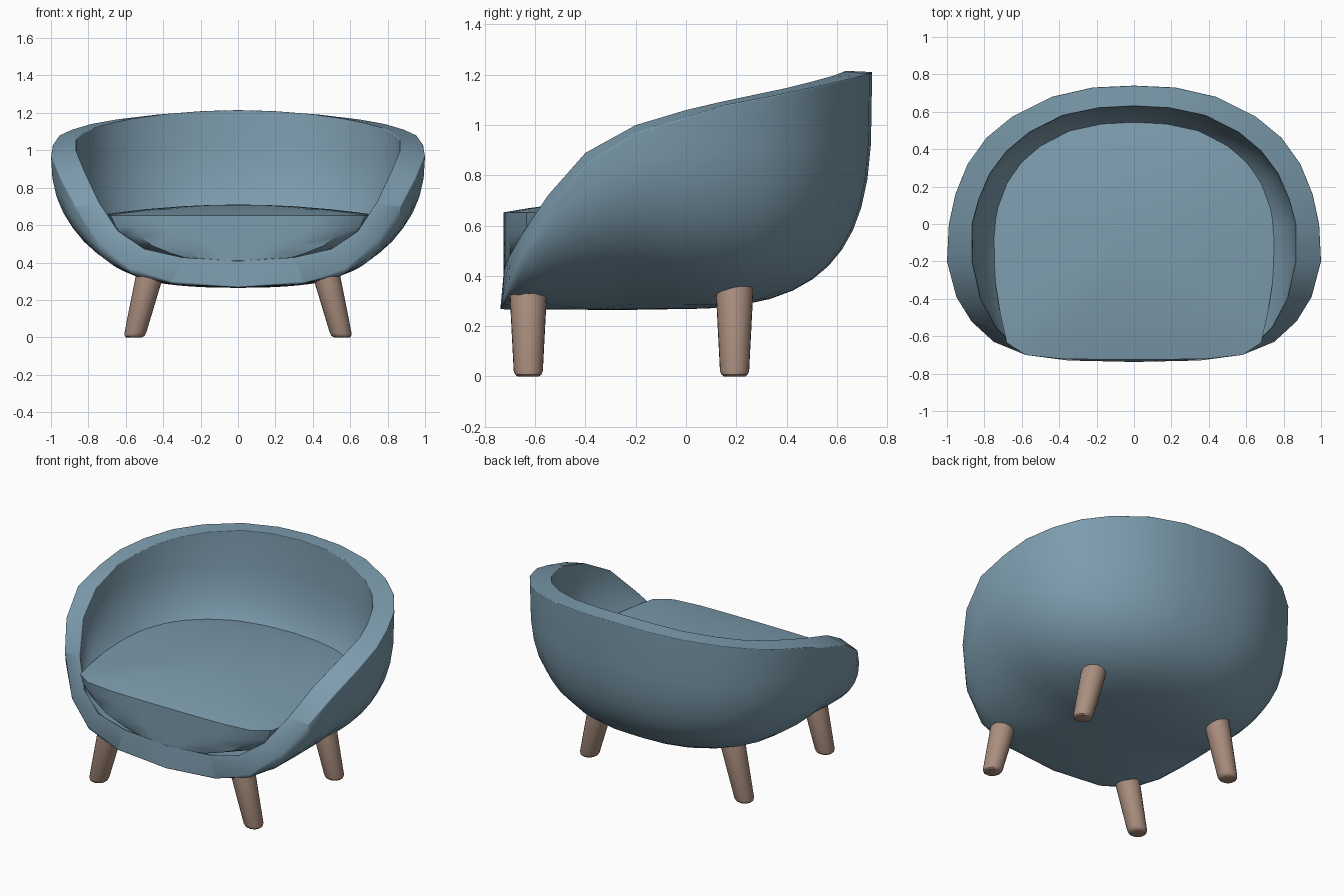
import bpy, bmesh, math
from mathutils import Vector

if "Cube" in bpy.data.objects:
    bpy.data.objects.remove(bpy.data.objects["Cube"])


def material(name, rgb):
    m = bpy.data.materials.new(name)
    m.diffuse_color = (*rgb, 1)
    m.use_nodes = True
    m.node_tree.nodes["Principled BSDF"].inputs["Base Color"].default_value = m.diffuse_color
    return m


BLUE = material("blue fabric", (0.205, 0.335, 0.425))
WOOD = material("pale wood", (0.40, 0.27, 0.21))


def finish(name, bm, mat, bevel=0.0, angle=35):
    bmesh.ops.recalc_face_normals(bm, faces=bm.faces)
    me = bpy.data.meshes.new(name)
    bm.to_mesh(me)
    bm.free()
    me.materials.append(mat)
    ob = bpy.data.objects.new(name, me)
    bpy.context.collection.objects.link(ob)
    bpy.ops.object.select_all(action='DESELECT')
    ob.select_set(True)
    bpy.context.view_layer.objects.active = ob
    bpy.ops.object.shade_smooth_by_angle(angle=math.radians(angle))
    if bevel:
        b = ob.modifiers.new("soft edge", 'BEVEL')
        b.width, b.segments = bevel, 3
        b.limit_method, b.angle_limit = 'ANGLE', math.radians(45)
    return ob


def mirrored(half):
    """Close a right-hand half outline into a full loop."""
    half = [Vector(p) for p in half]
    other = []
    for p in reversed(half[1:-1]):
        q = p.copy()
        q.x = -q.x
        other.append(q)
    return half + other


def skin(bm, rings):
    """Bridge closed rings of equal length with quads."""
    for a, b in zip(rings, rings[1:]):
        n = len(a)
        for i in range(n):
            j = (i + 1) % n
            bm.faces.new((a[i], a[j], b[j], b[i]))


def cap(bm, ring, pole):
    for i in range(len(ring)):
        bm.faces.new((ring[i], ring[(i + 1) % len(ring)], pole))


# Tub shell: bowl surfaces hung from the outer and inner rim curves
outer_rim = [(0, -.738, .268), (.35, -.73, .295), (.58, -.70, .37), (.75, -.63, .52),
             (.87, -.52, .70), (.95, -.39, .85), (1.0, -.2, .97), (.99, 0, 1.03),
             (.955, .16, 1.08), (.89, .32, 1.11), (.79, .46, 1.14), (.65, .575, 1.165),
             (.44, .68, 1.19), (.22, .73, 1.205), (0, .74, 1.21)]
inner_rim = [(0, -.725, .41), (.3, -.722, .43), (.5, -.705, .475), (.64, -.65, .57),
             (.74, -.55, .72), (.82, -.40, .89), (.865, -.2, 1.0), (.865, 0, 1.06),
             (.83, .13, 1.09), (.77, .27, 1.12), (.68, .39, 1.145), (.56, .49, 1.17),
             (.38, .58, 1.195), (.19, .62, 1.21), (0, .63, 1.215)]


def bowl_rings(bm, rim, base, steps=12, y0=-.2):
    rings = []
    for k in range(1, steps + 1):
        a = k / steps * math.pi / 2
        ring = []
        for p in rim:
            n = 2.3 + 1.1 * max(0, (p.y - y0) / (.74 - y0))
            r = math.sin(a) ** (2 / n)
            h = max(0, math.cos(a)) ** (2 / n)
            ring.append(bm.verts.new((p.x * r, y0 + (p.y - y0) * r,
                                      p.z - (p.z - base) * h)))
        rings.append(ring)
    cap(bm, rings[0], bm.verts.new((0, y0, base)))
    return rings


bm = bmesh.new()
out_rings = bowl_rings(bm, mirrored(outer_rim), .265)
in_rings = bowl_rings(bm, mirrored(inner_rim), .40)
skin(bm, out_rings + in_rings[::-1])
finish("tub_shell", bm, BLUE, .022, 40)

# Seat cushion: domed top, sides narrowing to follow the bowl
outline = mirrored([(0, -.725), (.2, -.724), (.4, -.72), (.58, -.70), (.68, -.635),
                    (.715, -.48), (.74, -.32), (.752, -.12), (.735, .08), (.665, .27),
                    (.56, .39), (.4, .49), (.2, .54), (0, .555)])
bm = bmesh.new()
rings = []
for z, f in ((.41, .4), (.45, .62), (.49, .79), (.54, .9), (.59, .96), (.652, 1)):
    rings.append([bm.verts.new((p.x * f, p.y * (f if p.y > 0 else 1), z)) for p in outline])
for r in (.96, .85, .65, .4, .2):
    rings.append([bm.verts.new((p.x * r, -.1 + (p.y + .1) * r, .652 + .058 * (1 - r * r)))
                  for p in outline])
skin(bm, rings)
cap(bm, rings[-1], bm.verts.new((0, -.1, .71)))
bm.faces.new(rings[0])
finish("seat_cushion", bm, BLUE)

# Splayed tapered legs with rounded feet
for label, y in (("front", -.627), ("back", .193)):
    for side, s in (("right", 1), ("left", -1)):
        bm = bmesh.new()
        rings = []
        for z, r in ((0, .042), (.007, .052), (.022, .058), (.33, .074), (.36, .074)):
            cx = s * (.555 - .25 * z)
            rings.append([bm.verts.new((cx + r * math.cos(t * math.tau / 24),
                                        y + r * math.sin(t * math.tau / 24), z))
                          for t in range(24)])
        skin(bm, rings)
        bm.faces.new(rings[0])
        bm.faces.new(rings[-1])
        finish(f"{label}_{side}_leg", bm, WOOD)
